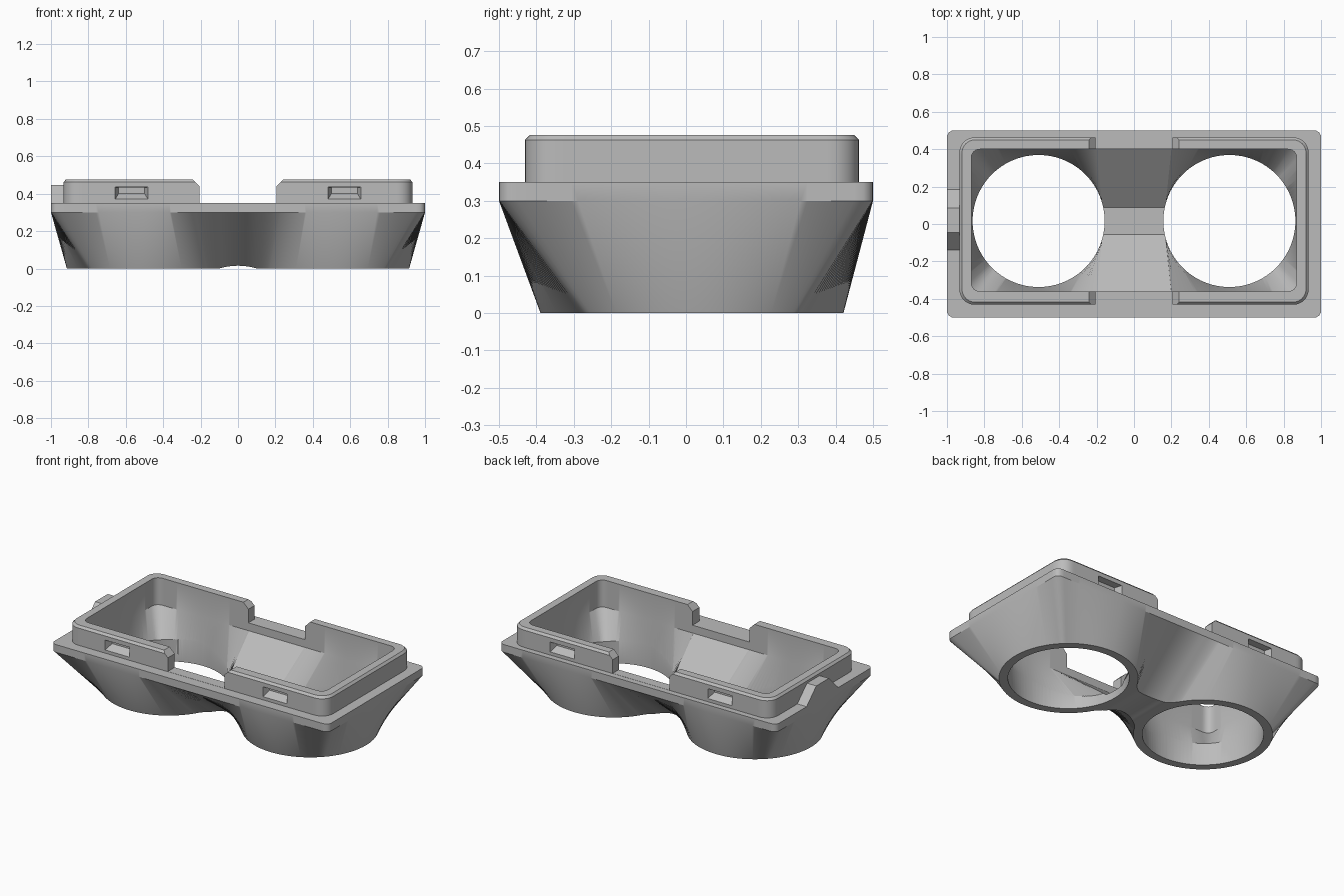
import bpy, bmesh, math
from mathutils import Vector

cube = bpy.data.objects.get("Cube")
if cube:
    bpy.data.objects.remove(cube)

grey = bpy.data.materials.new("light_grey")
grey.use_nodes = True
grey.diffuse_color = (0.5, 0.5, 0.5, 1)
grey.node_tree.nodes["Principled BSDF"].inputs["Base Color"].default_value = (0.5, 0.5, 0.5, 1)

CX, CY = 0.51, 0.016   # ring centre
STEP = 1.5             # degrees per arc point


def make(name, bm, helper=False):
    bmesh.ops.recalc_face_normals(bm, faces=bm.faces[:])
    me = bpy.data.meshes.new(name)
    bm.to_mesh(me)
    bm.free()
    me.materials.append(grey)
    ob = bpy.data.objects.new(name, me)
    bpy.context.collection.objects.link(ob)
    ob.hide_render = helper
    return ob


def figure_eight(radius, fillet, x_end):
    """Quarter outline from the side to the middle, plus where each point meets a rectangle."""
    if fillet:
        h = math.sqrt((radius + fillet) ** 2 - CX ** 2)
        end = 180 - math.degrees(math.atan2(h, CX))
    else:
        end = 180 - math.degrees(math.asin(0.072 / radius))
    pts, keys = [], []
    n = int(90 / STEP)
    angles = [i * STEP for i in range(n + 1)]
    angles += [90 + (end - 90) * i / 40 for i in range(1, 41)]
    for a in angles:
        t = math.radians(a)
        pts.append((CX + radius * math.cos(t), radius * math.sin(t)))
        keys.append(("angle", t) if a <= 90 else ("x", CX + (x_end - CX) * (a - 90) / (end - 90)))
    # Neck between the two rings
    for i in range(1, 13):
        f = i / 12
        if fillet:
            t = math.radians(end - 180) * (1 - f) - math.pi / 2 * f
            pts.append((fillet * math.cos(t), h + fillet * math.sin(t)))
        else:
            pts.append((pts[len(angles) - 1][0] * (1 - f), 0.072))
        keys.append(("x", x_end * (1 - f)))
    return pts, keys


def rectangle(keys, X, Y, r):
    out = []
    for kind, v in keys:
        if kind == "x":
            p = Vector((v, Y))
        elif v <= math.pi / 4:
            p = Vector((X, Y * math.tan(v)))
        else:
            p = Vector((CX + (X - CX) * math.cos(v) / math.sin(v), Y))
        c = Vector((X - r, Y - r))
        if p.x > c.x and p.y > c.y:
            p = c + (p - c).normalized() * r
        out.append((p.x, p.y))
    return out


def stack(name, layers, helper=False):
    """Loft mirrored quarter outlines; each layer is (points, y centre, height rule)."""
    bm = bmesh.new()
    rings = []
    for pts, cy, z in layers:
        half = pts + [(-x, y) for x, y in reversed(pts[:-1])]
        level = z if callable(z) else (lambda x, z=z: z)
        up = [bm.verts.new((x, cy + y, level(x))) for x, y in half]
        low = [bm.verts.new((x, cy - y, level(x))) for x, y in half[1:-1]]
        rings.append((up, [up[0]] + low + [up[-1]]))
    for a, b in zip(rings, rings[1:]):
        for s, t in zip(a, b):
            for i in range(len(s) - 1):
                bm.faces.new((s[i], s[i + 1], t[i + 1], t[i]))
    for up, low in (rings[0], rings[-1]):
        for i in range(len(up) - 1):
            quad = (up[i], up[i + 1], low[i + 1], low[i])
            bm.faces.new(tuple(dict.fromkeys(quad)))
    return make(name, bm, helper)


def prism(name, profile, start, end, helper=False):
    """Join two matching outlines given as 3D points by start and end functions."""
    bm = bmesh.new()
    a = [bm.verts.new(start(p)) for p in profile]
    b = [bm.verts.new(end(p)) for p in profile]
    bm.faces.new(a)
    bm.faces.new(b)
    for i in range(len(a)):
        j = (i + 1) % len(a)
        bm.faces.new((a[i], a[j], b[j], b[i]))
    return make(name, bm, helper)


# Outer shell: twin rings blended into a flange, with the raised collar above
outer, keys = figure_eight(0.405, 0.19, 0.22)
arch = lambda x: 0.015 * max(0, 1 - (x / 0.1) ** 2)
flange = rectangle(keys, 1, 0.5, 0.035)
collar = rectangle(keys, 0.933, 0.447, 0.08)
collar_top = rectangle(keys, 0.92, 0.434, 0.07)
body = stack("housing", [
    (outer, CY, arch), (flange, 0, 0.3), (flange, 0, 0.35),
    (collar, CY, 0.35), (collar, CY, 0.462), (collar_top, CY, 0.476)])

# Inner cavity with a sloped channel between the holes
inner, keys = figure_eight(0.35, None, 0.2)
mouth = rectangle(keys, 0.87, 0.38, 0.045)
rim = lambda x: 0.05 + 0.09 * min(1, max(0, (abs(x) - 0.17) / 0.35))
cutters = [stack("cavity_cutter", [(inner, CY, rim), (mouth, 0.02, 0.3), (mouth, 0.02, 0.6)], True)]

# Round holes
for side in (-1, 1):
    bm = bmesh.new()
    bmesh.ops.create_cone(bm, cap_ends=True, segments=96, radius1=0.353, radius2=0.353, depth=0.5)
    bmesh.ops.translate(bm, verts=bm.verts[:], vec=(side * CX, CY, 0.1))
    cutters.append(make("hole_cutter", bm, True))

# Gap in the front and back collar walls
gap = [(-0.205, 0.351), (0.205, 0.351), (0.205, 0.44), (0.275, 0.51), (-0.275, 0.51), (-0.205, 0.44)]
cutters.append(prism("gap_cutter", gap, lambda p: (p[0], -0.6, p[1]), lambda p: (p[0], 0.6, p[1]), True))

# Tapered latch pockets on both long walls
pocket = [(-1, 0), (1, 0), (1, 1), (-1, 1)]
for side in (-1, 1):
    for face in (-1, 1):
        wall = CY + face * 0.447
        cutters.append(prism(
            "pocket_cutter", pocket,
            lambda p: (side * 0.569 + p[0] * 0.088, wall + face * 0.001, 0.37 + 0.065 * p[1]),
            lambda p: (side * 0.569 + p[0] * 0.07, wall - face * 0.045, 0.4 + 0.033 * p[1]), True))

bpy.context.view_layer.objects.active = body
for c in cutters:
    mod = body.modifiers.new("cut", "BOOLEAN")
    mod.operation = "DIFFERENCE"
    mod.solver = "EXACT"
    mod.object = c
    bpy.ops.object.modifier_apply(modifier=mod.name)
for c in cutters:
    bpy.data.objects.remove(c)

# Small raised tab on the right end of the flange
tab = [(-0.145, 0.345), (-0.045, 0.447), (0.085, 0.447), (0.19, 0.345)]
prism("side_tab", tab, lambda p: (-1, p[0], p[1]), lambda p: (-0.925, p[0], p[1]))

# Smooth curved walls, crisp edges
bpy.ops.object.select_all(action="DESELECT")
body.select_set(True)
bpy.ops.object.shade_smooth_by_angle(angle=math.radians(30))
